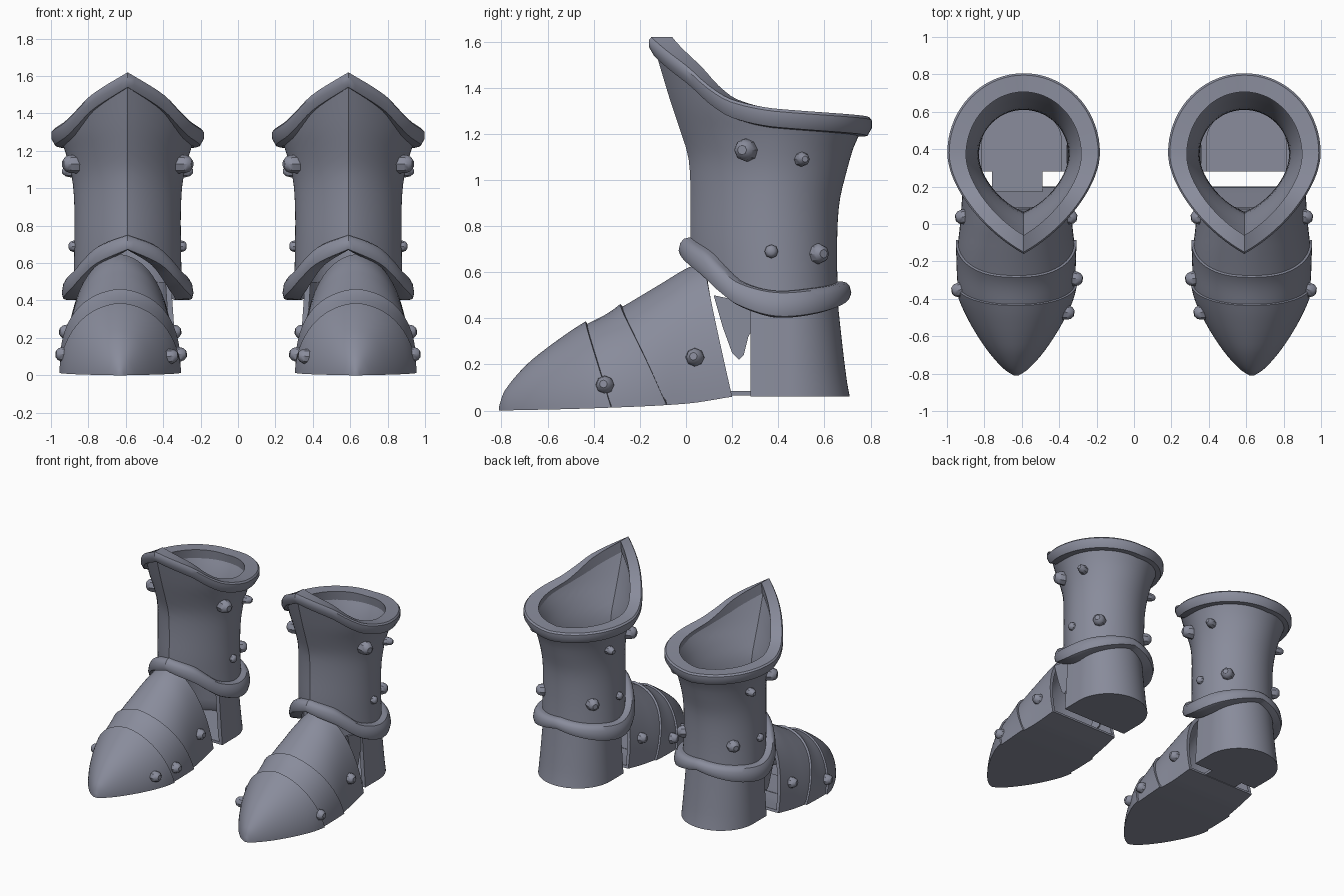
import bpy, bmesh, math
from mathutils import Vector, Matrix

if "Cube" in bpy.data.objects:
    bpy.data.objects.remove(bpy.data.objects["Cube"])

steel = bpy.data.materials.new("blue grey steel")
steel.diffuse_color = (0.25, 0.262, 0.33, 1)
steel.use_nodes = True
steel.node_tree.nodes["Principled BSDF"].inputs["Base Color"].default_value = steel.diffuse_color
SHAFT_X, FOOT_X = 0.59, 0.63
N = 72


def curve(table):
    """Smooth interpolation through (position, value) pairs."""
    def f(x):
        x = min(max(x, table[0][0]), table[-1][0])
        i = 0
        while i < len(table) - 2 and x > table[i + 1][0]:
            i += 1
        (x0, y0), (x1, y1) = table[i], table[i + 1]

        def slope(j):
            a, b = table[max(j - 1, 0)], table[min(j + 1, len(table) - 1)]
            return (b[1] - a[1]) / (b[0] - a[0])
        h = x1 - x0
        u = (x - x0) / h
        return ((2*u**3 - 3*u**2 + 1) * y0 + (u**3 - 2*u**2 + u) * h * slope(i)
                + (3*u**2 - 2*u**3) * y1 + (u**3 - u**2) * h * slope(i + 1))
    return f


def make(name, verts, faces, cx, thick=0, sides=(1, -1)):
    """Create a part on the right boot and its mirror on the left one."""
    for s in sides:
        bm = bmesh.new()
        vs = [bm.verts.new((s * (v[0] + cx), v[1], v[2])) for v in verts]
        for f in faces:
            bm.faces.new([vs[i] for i in f])
        bmesh.ops.recalc_face_normals(bm, faces=bm.faces)
        me = bpy.data.meshes.new(name)
        bm.to_mesh(me)
        bm.free()
        me.materials.append(steel)
        ob = bpy.data.objects.new(("right_" if s > 0 else "left_") + name, me)
        bpy.context.collection.objects.link(ob)
        if thick:
            m = ob.modifiers.new("thickness", 'SOLIDIFY')
            m.thickness = thick
            m.offset = -1


def loft(rings, closed_u=True, closed_v=False):
    n, m = len(rings[0]), len(rings)
    verts = [p for r in rings for p in r]
    faces = []
    for j in range(m if closed_v else m - 1):
        k = (j + 1) % m
        for i in range(n if closed_u else n - 1):
            l = (i + 1) % n
            faces.append((j*n + i, j*n + l, k*n + l, k*n + i))
    return verts, faces


def section(t, a, yf, yb, k):
    """Point on a rounded outline with a ridge at the front (t = 0)."""
    yc = yf + 0.56 * (yb - yf)
    s, c = math.sin(t), math.cos(t)
    if c > 0:
        y = yc - (yc - yf) * ((1 - k) * c + k * (1 - abs(s)))
    else:
        y = yc - (yb - yc) * c
    return a * s, y


angles = [2 * math.pi * i / N for i in range(N)]


def deg(t):
    d = math.degrees(t)
    return min(d, 360 - d)


# heights around the leg, by angle from the front
rim_z = curve([(0, 1.62), (30, 1.495), (45, 1.41), (60, 1.35), (90, 1.31), (180, 1.27)])
col_top = curve([(0, .75), (30, .69), (47, .62), (62, .56), (90, .52), (125, .53), (180, .56)])
col_bot = curve([(0, .67), (30, .59), (47, .515), (62, .455), (90, .405), (125, .42), (180, .49)])
# leg outline by height
leg_a = curve([(.45, .29), (.7, .285), (.9, .285), (1.05, .297), (1.2, .335), (1.3, .37), (1.55, .4)])
leg_f = curve([(.45, .04), (.7, .02), (.95, .02), (1.1, .01), (1.2, -.02), (1.35, -.07), (1.6, -.145)])
leg_b = curve([(.45, .66), (.7, .655), (.9, .665), (1.05, .7), (1.15, .73), (1.25, .775), (1.4, .8)])

# leg tube, outer wall then inner wall
rings = []
rows = [(j / 16, 0) for j in range(17)] + [(j / 16, -.045) for j in range(16, -1, -1)]
for v, d in rows:
    ring = []
    for t in angles:
        q = deg(t)
        zb = (col_top(q) + col_bot(q)) / 2
        z = zb + v * (rim_z(q) - .04 - zb)
        ring.append((*section(t, leg_a(z) + d, leg_f(z) - d, leg_b(z) + d, .3), z))
    rings.append(ring)
make("leg_plate", *loft(rings, True, True), SHAFT_X)

# top rim
rings = []
for d, dz in [(-.1, 0), (-.01, 0), (0, -.012), (0, -.045), (-.02, -.08), (-.09, -.085)]:
    rings.append([(*section(t, .408 + d, -.16 - d, .806 + d, .42), rim_z(deg(t)) + dz)
                  for t in angles])
make("top_rim", *loft(rings, True, True), SHAFT_X)

# ankle collar
rings = []
for d, f in [(-.04, 1), (.015, 1), (.035, .93), (.05, .7), (.057, .3), (.05, .05), (.035, 0), (-.04, 0)]:
    ring = []
    for t in angles:
        q = deg(t)
        z = col_bot(q) + f * (col_top(q) - col_bot(q))
        ring.append((*section(t, .295 + d, .025 - d, .66 + d, .2), z))
    rings.append(ring)
make("ankle_collar", *loft(rings, True, True), SHAFT_X)

# heel cup with a floor, open to the front
rings = []
for j in range(9):
    v = j / 8
    a = .272 - .03 * v
    yb = .71 - .055 * v ** .8
    ring = [(-a, .28, 0)] + [(-a * math.cos(math.pi * i / 32),
            .44 + (yb - .44) * math.sin(math.pi * i / 32), 0) for i in range(33)] + [(a, .28, 0)]
    rings.append([(x, y, .06 + .44 * v) for x, y, _ in ring])
verts, faces = loft(rings, False)
faces.append(tuple(range(len(rings[0]))))
make("heel_cup", verts, faces, SHAFT_X + .01, .03)

# foot outline along its length
foot_w = curve([(-.81, .012), (-.78, .06), (-.7, .135), (-.6, .205), (-.5, .26), (-.4, .3),
                (-.3, .315), (-.15, .315), (0, .3), (.2, .285)])
foot_h = curve([(-.81, .02), (-.79, .08), (-.7, .19), (-.6, .272), (-.5, .338), (-.44, .37),
                (-.3, .437), (-.1, .555), (0, .615), (.1, .655), (.2, .69)])
foot_z = curve([(-.81, 0), (-.4, .01), (0, .03), (.2, .06)])

# three foot plates: start, end, slants of both edges, flare of the back edge
plates = [("toe_cap", -.81, -.435, 0, .11, .04),
          ("middle_foot_plate", -.46, -.285, .10, .2, .04),
          ("instep_plate", -.33, .08, .19, .12, 0)]
M = 40
for name, y0, y1, s0, s1, flare in plates:
    rings = []
    for j in range(19):
        u = j / 18
        if name == "toe_cap":
            u = u ** 1.6
        ring = []
        for i in range(M + 1):
            p = math.pi * i / M
            c, s = math.cos(p), math.sin(p)
            up = .86 * s + .14 * (1 - abs(c))
            y = y0 + u * (y1 - y0) + (s0 + u * (s1 - s0)) * (1 - s)
            g = 1 + flare * u ** 3
            x = math.copysign(abs(c) ** .8, c) * foot_w(y) * g
            ring.append((x, y, foot_z(y) + (foot_h(y) - foot_z(y)) * up * g))
        rings.append(ring)
    verts, faces = loft(rings)
    if name == "toe_cap":
        faces.append(tuple(range(M + 1)))
    make(name, verts, faces, FOOT_X, .012 if name == "toe_cap" else .025)


def prism(outline, x0, x1):
    n = len(outline)
    verts = [(x, y, z) for x in (x0, x1) for y, z in outline]
    faces = [tuple(range(n)), tuple(range(n, 2 * n))]
    faces += [(i, (i + 1) % n, n + (i + 1) % n, n + i) for i in range(n)]
    return verts, faces


# torn ankle flap, and the sole strip left on one boot
make("ankle_flap", *prism([(.12, .5), (.16, .36), (.2, .25), (.23, .22), (.25, .24),
                           (.27, .32), (.31, .39), (.31, .46)], .225, .245), SHAFT_X)
make("sole_strip", *prism([(.17, .065), (.29, .065), (.29, .085), (.17, .085)], -.1, .17),
     SHAFT_X, 0, (-1,))


def stud(name, pos, direction, r, h, cx):
    """Rough tapered stud pointing outward."""
    rot = Vector(direction).to_track_quat('Z', 'Y').to_matrix()
    rings = []
    for k, z in [(1.1, -.03), (1.05, h * .3), (.85, h * .75), (.45, h)]:
        rings.append([Vector(pos) + rot @ Vector((r * k * math.cos(math.pi * i / 4),
                      r * k * math.sin(math.pi * i / 4), z)) for i in range(8)])
    verts, faces = loft(rings)
    faces += [tuple(range(8)), tuple(range(24, 32))]
    make(name, verts, faces, cx)


for side, label in ((1, "outer"), (-1, "inner")):
    # leg studs
    for y, z, r, h in [(.26, 1.13, .046, .055), (.5, 1.09, .03, .06),
                       (.57, .68, .042, .05), (.37, .69, .028, .03)]:
        a, yf, yb = leg_a(z), leg_f(z), leg_b(z)
        yc = yf + .56 * (yb - yf)
        e = (y - yc) / (yb - yc if y > yc else yc - yf)
        x = a * math.sqrt(1 - e * e)
        stud(label + "_leg_stud", (side * x, y, z), (side, e * .9, 0), r, h, SHAFT_X)
    # foot studs
    spots = [(.04, .23, .27), (-.35, .11, .29)]
    if side < 0:
        spots = [(.04, .23, .27), (-.29, .11, .3), (-.47, .1, .255)]
    for y, z, x in spots:
        stud(label + "_foot_stud", (side * x, y, z), (side, -.15, .1), .038, .055, FOOT_X)

# apply thickness and smooth the surfaces
bpy.ops.object.select_all(action='SELECT')
bpy.context.view_layer.objects.active = bpy.context.selected_objects[0]
bpy.ops.object.convert(target='MESH')
bpy.ops.object.shade_smooth_by_angle(angle=math.radians(38))
